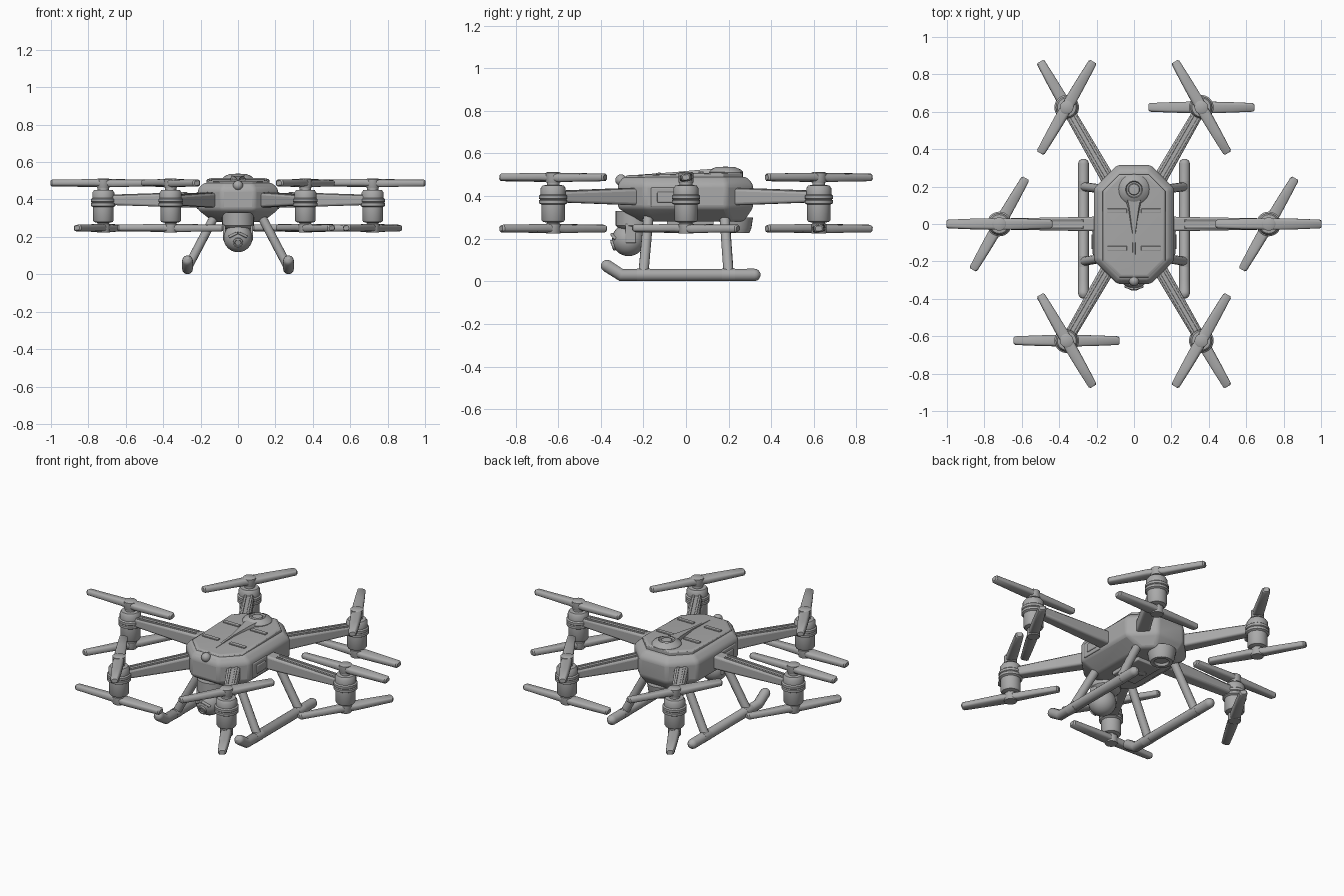
import bpy, bmesh, math
from math import sin, cos, pi, radians
from mathutils import Vector, Matrix

cube = bpy.data.objects.get("Cube")
if cube:
    bpy.data.objects.remove(cube)

grey = bpy.data.materials.new("plain_grey")
grey.use_nodes = True
COLOUR = (0.4, 0.4, 0.4, 1)
grey.diffuse_color = COLOUR
grey.node_tree.nodes["Principled BSDF"].inputs["Base Color"].default_value = COLOUR


def finish(ob, loc, rot, bevel, angle=35):
    """Place, bevel and smooth an object."""
    ob.location, ob.rotation_euler = loc, rot
    ob.data.materials.append(grey)
    bpy.context.view_layer.objects.active = ob
    for o in bpy.context.selected_objects:
        o.select_set(False)
    ob.select_set(True)
    bpy.ops.object.shade_smooth_by_angle(angle=radians(angle))
    if bevel:
        mod = ob.modifiers.new("soft_edges", 'BEVEL')
        mod.width, mod.segments, mod.limit_method = bevel, 3, 'ANGLE'
        mod.angle_limit = radians(20)
    return ob


def loft(name, rings, loc=(0, 0, 0), rot=(0, 0, 0), bevel=0):
    """Skin a stack of equal point rings and cap both ends."""
    bm = bmesh.new()
    loops = [[bm.verts.new(p) for p in ring] for ring in rings]
    n = len(loops[0])
    for a, b in zip(loops, loops[1:]):
        for i in range(n):
            j = (i + 1) % n
            bm.faces.new((a[i], a[j], b[j], b[i]))
    bm.faces.new(loops[0][::-1])
    bm.faces.new(loops[-1])
    bmesh.ops.recalc_face_normals(bm, faces=bm.faces)
    me = bpy.data.meshes.new(name)
    bm.to_mesh(me)
    bm.free()
    ob = bpy.data.objects.new(name, me)
    bpy.context.collection.objects.link(ob)
    return finish(ob, loc, rot, bevel)


def lathe(name, profile, loc, rot=(0, 0, 0), n=28):
    rings = [[(r * cos(2 * pi * i / n), r * sin(2 * pi * i / n), z) for i in range(n)]
             for r, z in profile]
    return loft(name, rings, loc, rot)


def box(name, size, loc, rot=(0, 0, 0), bevel=0.005):
    x, y, z = (s / 2 for s in size)
    rings = [[(-x, -y, h), (x, -y, h), (x, y, h), (-x, y, h)] for h in (-z, z)]
    return loft(name, rings, loc, rot, bevel)


def octagon(hx, front, back, cut, z, z_back=None):
    """Rectangle with cut corners, optionally rising to the back."""
    zb = z if z_back is None else z_back
    flat = [(-hx + cut, front), (hx - cut, front), (hx, front + cut), (hx, back - cut),
            (hx - cut, back), (-hx + cut, back), (-hx, back - cut), (-hx, front + cut)]
    return [(x, y, z + (zb - z) * (y - front) / (back - front)) for x, y in flat]


def tube(name, points, radius, round_ends=False):
    pts = [Vector(p) for p in points]
    radii = [1] * len(pts)
    if round_ends:
        for end, nxt in ((0, 1), (-1, -2)):
            d = (pts[nxt] - pts[end]).normalized() * radius
            cap = [(pts[end] + d * k, math.sqrt(1 - (1 - k) ** 2)) for k in (0.04, 0.3, 0.6, 1)]
            if end == 0:
                pts, radii = [c[0] for c in cap] + pts[1:], [c[1] for c in cap] + radii[1:]
            else:
                cap.reverse()
                pts, radii = pts[:-1] + [c[0] for c in cap], radii[:-1] + [c[1] for c in cap]
    cu = bpy.data.curves.new(name, 'CURVE')
    cu.dimensions, cu.bevel_depth, cu.bevel_resolution = '3D', radius, 4
    cu.use_fill_caps = True
    sp = cu.splines.new('POLY')
    sp.points.add(len(pts) - 1)
    for p, co, r in zip(sp.points, pts, radii):
        p.co, p.radius = (*co, 1), r
    ob = bpy.data.objects.new(name, cu)
    ob.data.materials.append(grey)
    bpy.context.collection.objects.link(ob)
    return ob


# Body shell and raised sloping lid
loft("body_shell", [octagon(0.13, -0.22, 0.27, 0.06, 0.28),
                    octagon(0.215, -0.32, 0.315, 0.125, 0.345),
                    octagon(0.215, -0.32, 0.315, 0.125, 0.455),
                    octagon(0.18, -0.295, 0.285, 0.105, 0.49)], bevel=0.014)
loft("body_lid", [octagon(0.168, -0.285, 0.265, 0.09, 0.47),
                  octagon(0.168, -0.285, 0.265, 0.09, 0.492, 0.508),
                  octagon(0.155, -0.272, 0.252, 0.085, 0.498, 0.514)], bevel=0.003)

# Spine running up to the antenna dome
loft("lid_spine", [[(-w, y, 0.48), (w, y, 0.48), (w * 0.6, y, z), (-w * 0.6, y, z)]
                   for y, w, z in ((-0.28, 0.008, 0.496), (-0.05, 0.012, 0.513),
                                   (0.08, 0.04, 0.525), (0.17, 0.07, 0.53))])
lathe("antenna_dome", [(0.082, 0.48), (0.082, 0.514), (0.074, 0.524), (0.05, 0.534), (0.045, 0.537),
                       (0.04, 0.528), (0.032, 0.528), (0.028, 0.536), (0.01, 0.538)], (0, 0.185, 0))
for x in (-0.09, 0.09):
    for y in (-0.13, 0.07):
        box("lid_vent", (0.105, 0.024, 0.009), (x, y, 0.509 + 0.03 * y), (radians(1.7), 0, 0), 0.003)

# Side hatches, front beacon and underside parts
for s in (-1, 1):
    box("side_hatch", (0.012, 0.13, 0.09), (s * 0.215, -0.1, 0.395))
    box("side_hatch_cover", (0.012, 0.08, 0.05), (s * 0.221, -0.095, 0.395))
lathe("front_beacon", [(0.027 * cos(a), 0.027 * sin(a)) for a in
                       [radians(d) for d in range(-88, 90, 22)]], (0, -0.305, 0.475))
lathe("belly_sensor", [(0.08, 0.3), (0.072, 0.25), (0.062, 0.226), (0.042, 0.226),
                       (0.036, 0.24), (0.01, 0.24)], (0, 0.235, 0))
box("belly_plate", (0.16, 0.22, 0.03), (0, 0.02, 0.275))
for x in (-0.035, 0.035):
    lathe("belly_eye", [(0.022, 0.28), (0.022, 0.255), (0.014, 0.252)], (x, 0.03, 0))

# Camera gimbal
CAM = Vector((0, -0.27, 0.195))
lathe("gimbal_mount", [(0.085, 0.33), (0.085, 0.262), (0.07, 0.245), (0.05, 0.235)], (0, -0.245, 0))
lathe("camera_ball", [(0.077 * cos(a), 0.077 * sin(a)) for a in
                      [radians(d) for d in range(-88, 90, 11)]], CAM)
look = Vector((0, -1, -0.35)).normalized()
aim = look.to_track_quat('Z', 'Y').to_euler()
lathe("camera_lens", [(0.026, 0.065), (0.026, 0.082), (0.018, 0.084), (0.015, 0.078)], CAM, aim)
for s in (-1, 1):
    box("camera_brow", (0.055, 0.02, 0.014), CAM + Vector((s * 0.024, -0.068, 0.016)),
        (0, s * radians(25), s * radians(18)))
    box("gimbal_cheek", (0.014, 0.05, 0.09), CAM + Vector((s * 0.073, 0.01, 0.03)))

# Landing gear
for s in (-1, 1):
    x = s * 0.27
    tube("landing_skid", [(x, -0.395, 0.088), (x, -0.305, 0.03), (x, 0.35, 0.03)], 0.029, True)
    for y0, y1 in ((-0.175, -0.2), (0.18, 0.2)):
        tube("landing_strut", [(s * 0.12, y0, 0.32), (x, y1, 0.035)], 0.024)
        tube("strut_clamp", [(x, y1 - 0.03, 0.03), (x, y1 + 0.03, 0.03)], 0.0295)


def section(x, w, t, pitch):
    """Rounded blade cross-section."""
    turn = Matrix.Rotation(radians(pitch), 3, 'X')
    pts = []
    for i in range(16):
        a = 2 * pi * i / 16
        c, s = cos(a), sin(a)
        pts.append(turn @ Vector((x, math.copysign(abs(c) ** 0.6, c) * w / 2,
                                  math.copysign(abs(s) ** 0.6, s) * t / 2)))
    return pts


def rotor(name, x, y, z, angle):
    stations = ((0.283, 0.032, 0.024), (0.275, 0.046, 0.034), (0.16, 0.056, 0.036), (0.05, 0.062, 0.04))
    rings = [section(-d, w, t, -9) for d, w, t in stations]
    rings += [section(d, w, t, 9) for d, w, t in reversed(stations)]
    loft(name, rings, (x, y, z), (0, 0, radians(angle)))
    lathe(name + "_hub", [(0.034, -0.024), (0.036, -0.02), (0.036, 0.02), (0.03, 0.024)], (x, y, z))


# Six arms, each with a motor pod and an upper and lower rotor
MOTOR = [(0.03, 0.245), (0.03, 0.275), (0.05, 0.28), (0.055, 0.288), (0.055, 0.36), (0.066, 0.366),
         (0.066, 0.38), (0.061, 0.384), (0.066, 0.388), (0.066, 0.402), (0.059, 0.408), (0.059, 0.436),
         (0.05, 0.45), (0.03, 0.452), (0.03, 0.49)]
ROTORS = {0: (0, 60), 60: (120, 0), 120: (60, 120), 180: (0, 60), 240: (120, 0), 300: (60, 120)}
for bearing, (upper, lower) in ROTORS.items():
    a = radians(bearing)
    x, y = 0.72 * cos(a), 0.72 * sin(a)
    loft("arm", [[(d, -w, 0.396 - h), (d, w, 0.396 - h), (d, w, 0.396 + h), (d, -w, 0.396 + h)]
                 for d, w, h in ((0.13, 0.041, 0.042), (0.3, 0.037, 0.038), (0.7, 0.03, 0.025))],
         rot=(0, 0, a), bevel=0.012)
    for side in (-1, 1):
        box("arm_rail", (0.4, 0.014, 0.012), (0.47 * cos(a) - side * 0.017 * sin(a),
            0.47 * sin(a) + side * 0.017 * cos(a), 0.427), (0, radians(1.9), a), 0.003)
    lathe("motor_pod", MOTOR, (x, y, 0))
    rotor("upper_rotor", x, y, 0.488, upper)
    rotor("lower_rotor", x, y, 0.248, lower)
